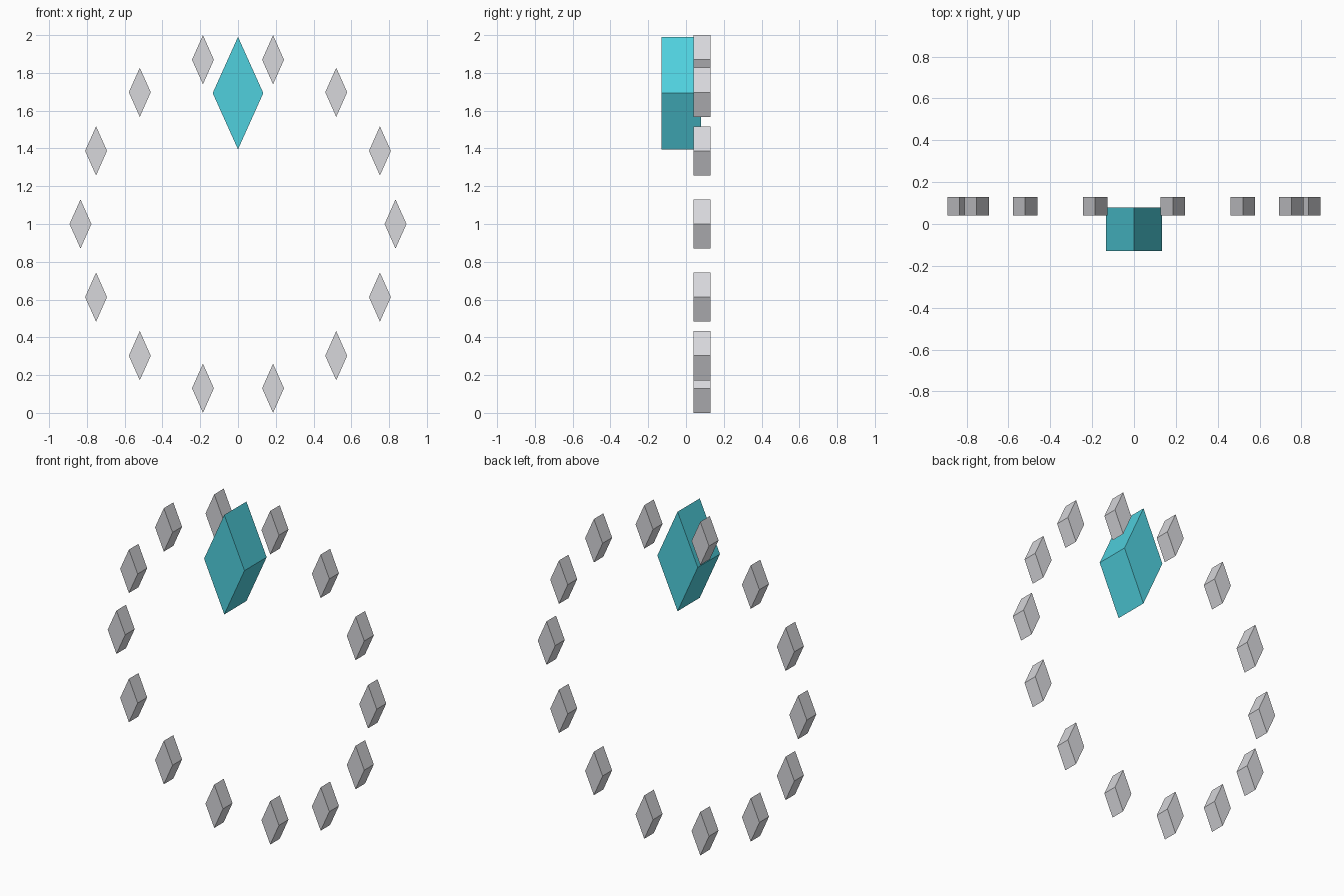
import bpy
import math

default_cube = bpy.data.objects.get("Cube")
if default_cube:
    bpy.data.objects.remove(default_cube, do_unlink=True)


def make_material(name, rgb):
    mat = bpy.data.materials.new(name)
    mat.use_nodes = True
    colour = (*rgb, 1.0)
    mat.diffuse_color = colour
    mat.node_tree.nodes["Principled BSDF"].inputs["Base Color"].default_value = colour
    return mat


def diamond(name, x, z, half_width, half_height, y_front, y_back, mat):
    """Four-sided prism lying along y, with its points up, down, left and right."""
    bpy.ops.mesh.primitive_cylinder_add(
        vertices=4, radius=1, depth=1,
        location=(x, (y_front + y_back) / 2, z),
        rotation=(math.pi / 2, 0, 0))
    obj = bpy.context.object
    obj.name = name
    obj.scale = (half_width, half_height, y_back - y_front)
    bpy.ops.object.transform_apply(location=False, rotation=True, scale=True)
    obj.data.materials.append(mat)
    return obj


cyan = make_material("bright cyan", (0.08, 0.63, 0.73))
silver = make_material("pale silver", (0.68, 0.68, 0.71))

# Ring of small diamonds on an upright ellipse
COUNT = 14
RADIUS_X, RADIUS_Z = 0.834, 0.892
for i in range(COUNT):
    angle = math.tau * i / COUNT
    diamond(f"ring_diamond_{i + 1}",
            RADIUS_X * math.cos(angle), 1 + RADIUS_Z * math.sin(angle),
            0.058, 0.13, 0.04, 0.13, silver)

# Large diamond at the top of the ring
diamond("large_diamond", 0, 1.693, 0.134, 0.298, -0.13, 0.08, cyan)
